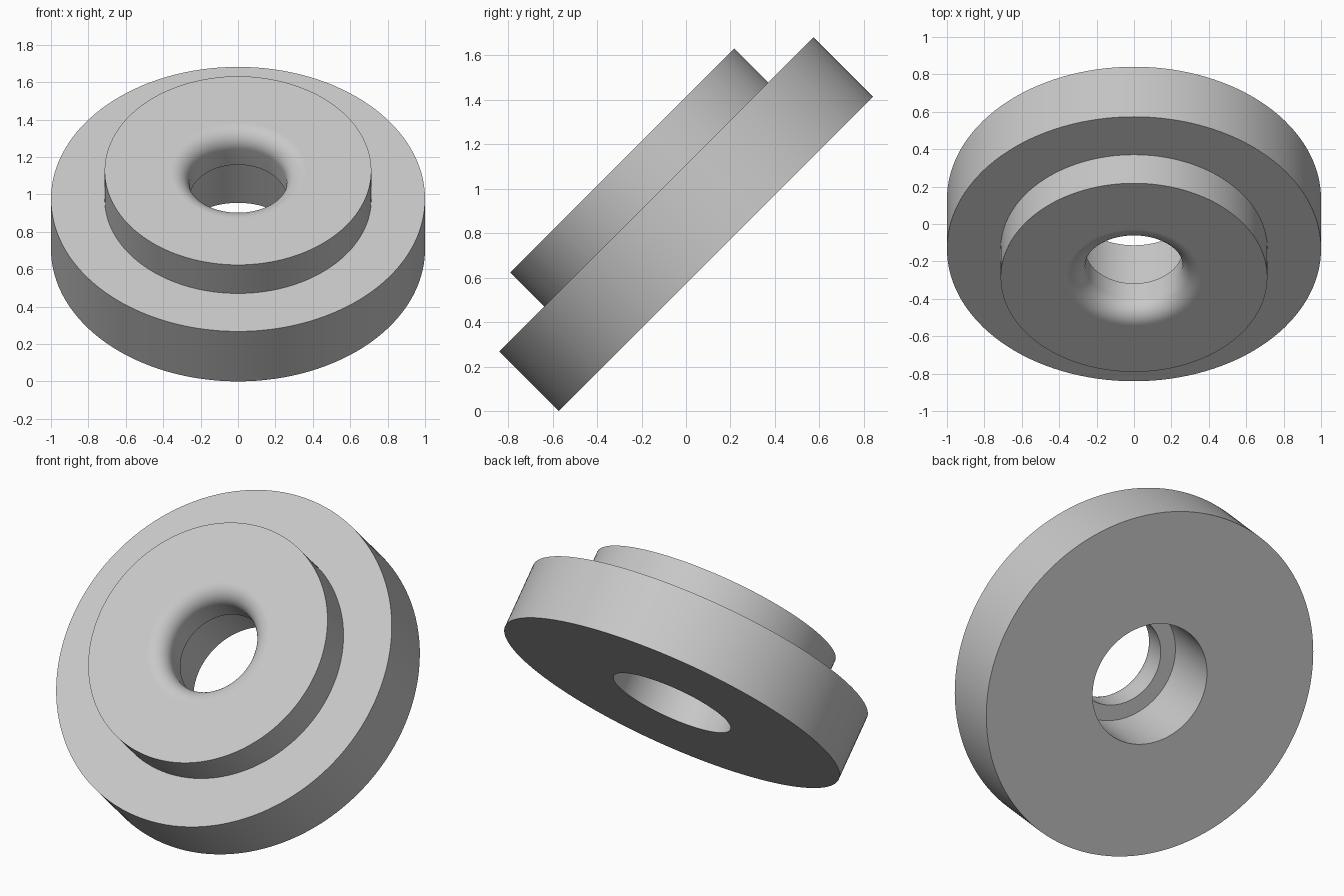
import bpy, bmesh
from math import sin, cos, pi, radians
from mathutils import Matrix

cube = bpy.data.objects.get("Cube")
if cube:
    bpy.data.objects.remove(cube, do_unlink=True)

# Main dimensions
FLANGE_R, FLANGE_H = 1.0, 0.378
BOSS_R, TOTAL_H = 0.713, 0.594
BORE_R, HOLE_R, FILLET = 0.35, 0.26, 0.1
SEGMENTS, FILLET_STEPS = 128, 12
TILT = radians(45)

metal = bpy.data.materials.new("plain grey")
metal.use_nodes = True
grey = (0.58, 0.58, 0.58, 1)
metal.diffuse_color = grey
metal.node_tree.nodes["Principled BSDF"].inputs["Base Color"].default_value = grey

# Closed cross-section (radius, height): counterbore, flange, boss
profile = [(HOLE_R, FLANGE_H), (BORE_R, FLANGE_H), (BORE_R, 0), (FLANGE_R, 0),
           (FLANGE_R, FLANGE_H), (BOSS_R, FLANGE_H), (BOSS_R, TOTAL_H),
           (HOLE_R + FILLET + 0.006, TOTAL_H)]
# Rounded mouth of the hole
for i in range(FILLET_STEPS + 1):
    a = pi / 2 * (1 + i / FILLET_STEPS)
    profile.append((HOLE_R + FILLET + FILLET * cos(a),
                    TOTAL_H - FILLET + FILLET * sin(a)))

# Turn the section about its axis
bm = bmesh.new()
verts = [bm.verts.new((r, 0, h)) for r, h in profile]
edges = [bm.edges.new((v, verts[(i + 1) % len(verts)])) for i, v in enumerate(verts)]
bmesh.ops.spin(bm, geom=verts + edges, cent=(0, 0, 0), axis=(0, 0, 1),
               angle=2 * pi, steps=SEGMENTS, use_merge=True)
bmesh.ops.remove_doubles(bm, verts=bm.verts, dist=0.0001)
bmesh.ops.recalc_face_normals(bm, faces=bm.faces)

# Lean the axis forward and rest the rim on the ground
base = Matrix.Translation((0, FLANGE_H / 2 * sin(TILT), FLANGE_R * sin(TILT)))
bm.transform(base @ Matrix.Rotation(TILT, 4, "X"))

mesh = bpy.data.meshes.new("flanged_bushing")
bm.to_mesh(mesh)
bm.free()
mesh.materials.append(metal)
bushing = bpy.data.objects.new("flanged_bushing", mesh)
bpy.context.collection.objects.link(bushing)

bpy.ops.object.select_all(action="DESELECT")
bushing.select_set(True)
bpy.context.view_layer.objects.active = bushing
bpy.ops.object.shade_smooth_by_angle(angle=radians(30))
